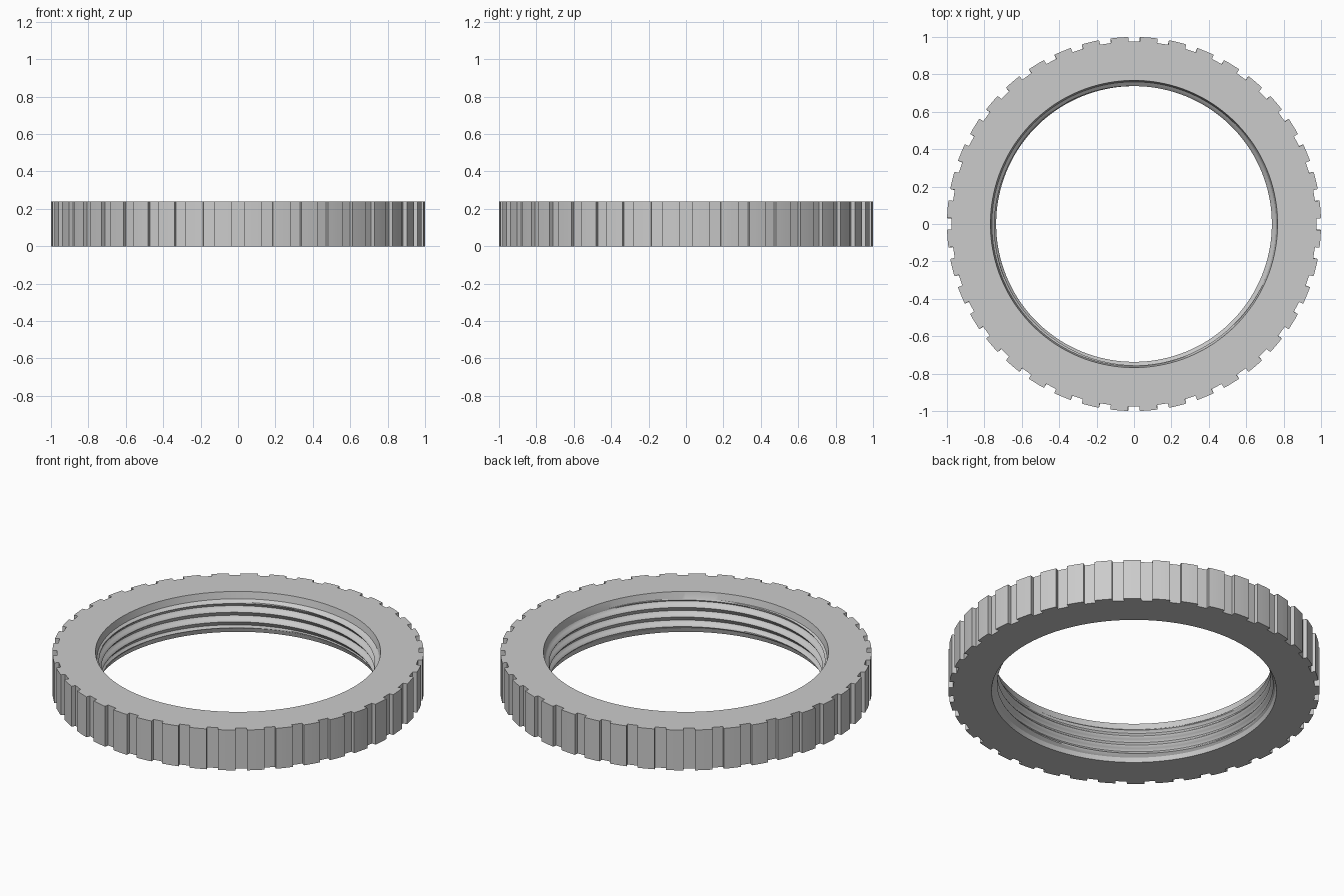
import bpy, bmesh, math

if "Cube" in bpy.data.objects:
    bpy.data.objects.remove(bpy.data.objects["Cube"])

HEIGHT = 0.24
NOTCHES, PER = 40, 6                # grip notches, outline points per notch
N = NOTCHES * PER                   # points around the ring
HALF_W, FLOOR_R = 0.031, 0.975      # notch half width and floor radius
ROOT, CREST, LIP = 0.76, 0.737, 0.768
Z0, Z1, PITCH, STEPS = 0.025, 0.2, 0.057, 8   # thread zone

bm = bmesh.new()


def outline(z):
    """Outer edge: square notches between rounded teeth."""
    loop = []
    rim = math.sqrt(1 - HALF_W ** 2)
    edge = math.asin(HALF_W)
    span = 2 * math.pi / NOTCHES - 2 * edge
    a1, a2 = edge + span / 3, edge + span * 2 / 3
    shape = [(rim, -HALF_W), (FLOOR_R, -HALF_W), (FLOOR_R, HALF_W), (rim, HALF_W),
             (math.cos(a1), math.sin(a1)), (math.cos(a2), math.sin(a2))]
    for k in range(NOTCHES):
        a = 2 * math.pi * k / NOTCHES
        c, s = math.cos(a), math.sin(a)
        loop += [bm.verts.new((x * c - y * s, x * s + y * c, z)) for x, y in shape]
    return loop


def theta(j):
    return (j - 1.5) * 2 * math.pi / N


def circle(r, z):
    return [bm.verts.new((r * math.cos(theta(j)), r * math.sin(theta(j)), z)) for j in range(N)]


def bridge(a, b):
    for j in range(N):
        k = (j + 1) % N
        bm.faces.new((a[j], a[k], b[k], b[j]))


def thread_radius(phase, z):
    """V thread with small flats, fading out at both ends."""
    d = abs(phase % 1 - 0.5) * 2
    t = min(1, max(0, (d - 0.125) / 0.75))
    r = CREST + (ROOT - CREST) * t
    fade = min(1, min(z - Z0, Z1 - z) / 0.018)
    return max(r, ROOT - (ROOT - CREST) * fade)


# Grip and flat faces
bottom, top = outline(0), outline(HEIGHT)
lip_low, lip_high = circle(LIP, 0), circle(LIP, HEIGHT)
bridge(bottom, top)
bridge(top, lip_high)
bridge(lip_low, bottom)

# Helical thread, rows climb one pitch per turn
rows = (math.ceil((Z1 - Z0) / PITCH) + 2) * STEPS
grid = []
for i in range(rows + 1):
    row = []
    for j in range(N):
        z = Z0 + PITCH * (i / STEPS - 1 + j / N)
        z = min(Z1, max(Z0, z))
        r = thread_radius(i / STEPS, z)
        row.append(bm.verts.new((r * math.cos(theta(j)), r * math.sin(theta(j)), z)))
    grid.append(row)
for i in range(rows):
    for j in range(N - 1):
        bm.faces.new((grid[i][j], grid[i + 1][j], grid[i + 1][j + 1], grid[i][j + 1]))
    if i + 1 + STEPS <= rows:
        bm.faces.new((grid[i][-1], grid[i + 1][-1], grid[i + 1 + STEPS][0], grid[i + STEPS][0]))

# Lead-in chamfers above and below the thread
bridge(lip_high, circle(ROOT, Z1))
bridge(circle(ROOT, Z0), lip_low)

bmesh.ops.remove_doubles(bm, verts=bm.verts[:], dist=0.00005)
bmesh.ops.recalc_face_normals(bm, faces=bm.faces[:])
mesh = bpy.data.meshes.new("threaded_ring")
bm.to_mesh(mesh)
bm.free()

ring = bpy.data.objects.new("threaded_ring", mesh)
bpy.context.collection.objects.link(ring)
grey = bpy.data.materials.new("light_grey")
grey.diffuse_color = (0.6, 0.6, 0.6, 1)
grey.use_nodes = True
grey.node_tree.nodes["Principled BSDF"].inputs["Base Color"].default_value = grey.diffuse_color
mesh.materials.append(grey)

bpy.context.view_layer.objects.active = ring
ring.select_set(True)
bpy.ops.object.shade_smooth_by_angle(angle=math.radians(25))
